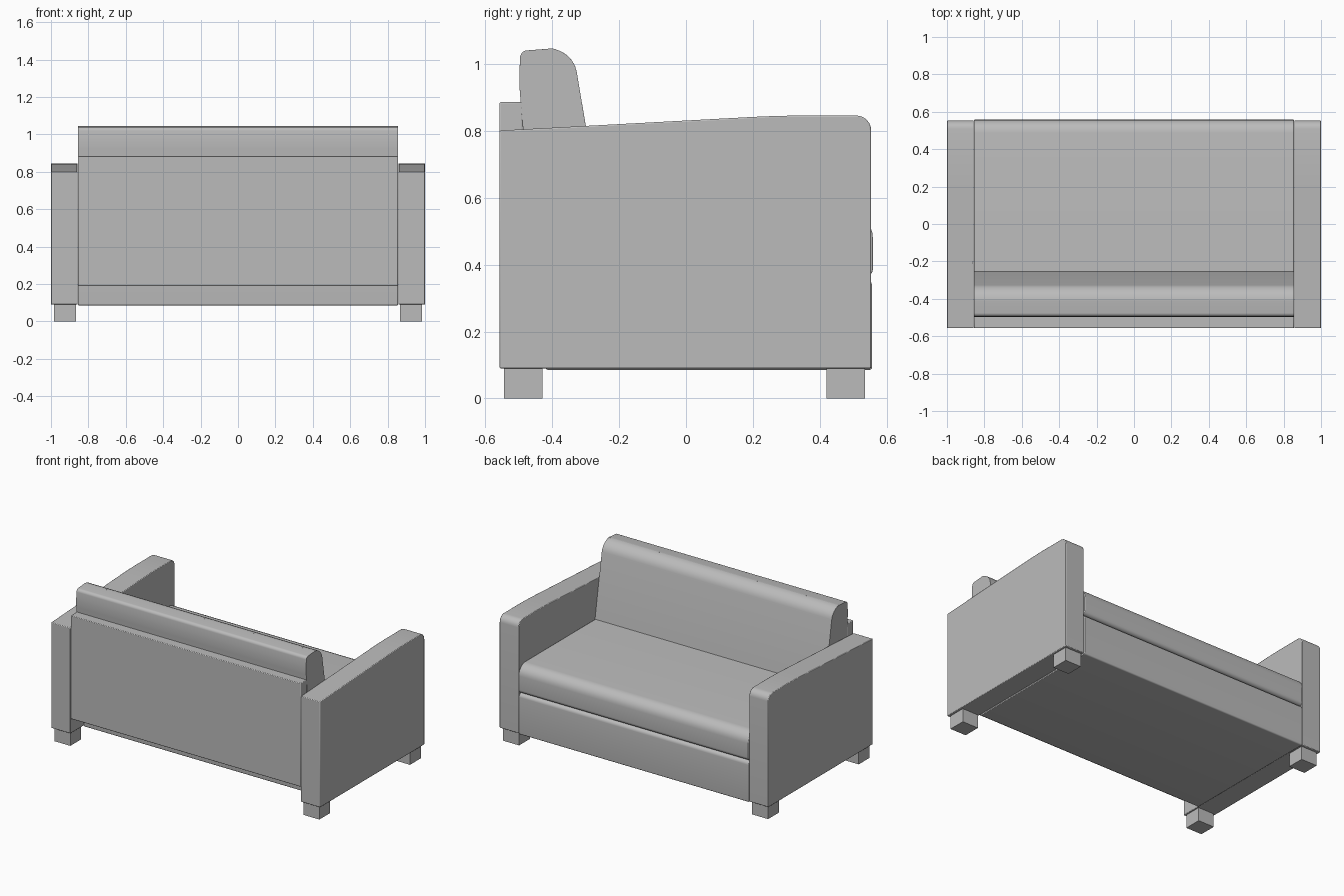
import bpy
import bmesh
from math import radians
from mathutils import Vector

cube = bpy.data.objects.get("Cube")
if cube:
    bpy.data.objects.remove(cube, do_unlink=True)

fabric = bpy.data.materials.new("grey fabric")
fabric.use_nodes = True
GREY = (0.5, 0.5, 0.5, 1)
fabric.diffuse_color = GREY
fabric.node_tree.nodes["Principled BSDF"].inputs["Base Color"].default_value = GREY


def rounded(corners, steps=6):
    """Round each (y, z, radius) corner with a short curve."""
    pts = []
    n = len(corners)
    for i, (y, z, r) in enumerate(corners):
        p = Vector((y, z))
        if r == 0:
            pts.append(p)
            continue
        a = p + (Vector(corners[i - 1][:2]) - p).normalized() * r
        b = p + (Vector(corners[(i + 1) % n][:2]) - p).normalized() * r
        for s in range(steps + 1):
            t = s / steps
            # rational curve close to a circular arc
            w = 1.414 * t * (1 - t)
            k = (1 - t) ** 2 + w + t * t
            pts.append((a * (1 - t) ** 2 + p * w + b * t * t) / k)
    return pts


def extrude_part(name, corners, x0, x1, edge=0.004):
    """Extrude a side profile across x, with softened end edges."""
    bm = bmesh.new()
    face = bm.faces.new([bm.verts.new((x0, p.x, p.y)) for p in rounded(corners)])
    grown = bmesh.ops.extrude_face_region(bm, geom=[face])["geom"]
    moved = [v for v in grown if isinstance(v, bmesh.types.BMVert)]
    bmesh.ops.translate(bm, verts=moved, vec=(x1 - x0, 0, 0))
    bmesh.ops.recalc_face_normals(bm, faces=bm.faces)
    mesh = bpy.data.meshes.new(name)
    bm.to_mesh(mesh)
    bm.free()
    mesh.materials.append(fabric)
    obj = bpy.data.objects.new(name, mesh)
    bpy.context.collection.objects.link(obj)
    bpy.ops.object.select_all(action="DESELECT")
    obj.select_set(True)
    bpy.context.view_layer.objects.active = obj
    bpy.ops.object.shade_smooth_by_angle(angle=radians(35))
    if edge:
        bevel = obj.modifiers.new("soft edges", "BEVEL")
        bevel.width = edge
        bevel.segments = 2
        bevel.limit_method = "ANGLE"
        bevel.angle_limit = radians(50)
    return obj


def box(y0, y1, z0, z1):
    return [(y0, z0, 0), (y1, z0, 0), (y1, z1, 0), (y0, z1, 0)]


# Arms with gently rising tops, and their feet
arm = [(-0.557, 0.09, 0), (0.553, 0.09, 0), (0.553, 0.845, 0.045),
       (0.28, 0.845, 0.08), (-0.557, 0.80, 0)]
for side, sign in (("left", 1), ("right", -1)):
    extrude_part(side + "_arm", arm, sign * 0.857, sign * 1.0)
    for end, y in (("front", 0.42), ("back", -0.543)):
        extrude_part(f"{side}_{end}_foot", box(y, y + 0.115, 0, 0.095),
                     sign * 0.867, sign * 0.985, 0)

# Seat base, seat cushion, back panel and back cushion
W = 0.855
extrude_part("seat_base", [(-0.42, 0.085, 0.01), (0.556, 0.085, 0.01),
                           (0.556, 0.36, 0.025), (-0.42, 0.36, 0)], -W, W)
extrude_part("seat_cushion", [(-0.485, 0.362, 0), (0.558, 0.362, 0.025),
                              (0.558, 0.55, 0.07), (-0.485, 0.55, 0)], -W, W)
extrude_part("back_panel", box(-0.557, -0.488, 0.19, 0.885), -W, W)
extrude_part("back_cushion", [(-0.465, 0.545, 0), (-0.254, 0.545, 0),
                              (-0.338, 1.045, 0.07), (-0.40, 1.045, 0),
                              (-0.494, 1.038, 0.018), (-0.499, 0.95, 0.03)],
             -W, W)

# Rear underside rail closing the gap behind the base
extrude_part("rear_rail", box(-0.49, -0.415, 0.19, 0.36), -W, W, 0)
